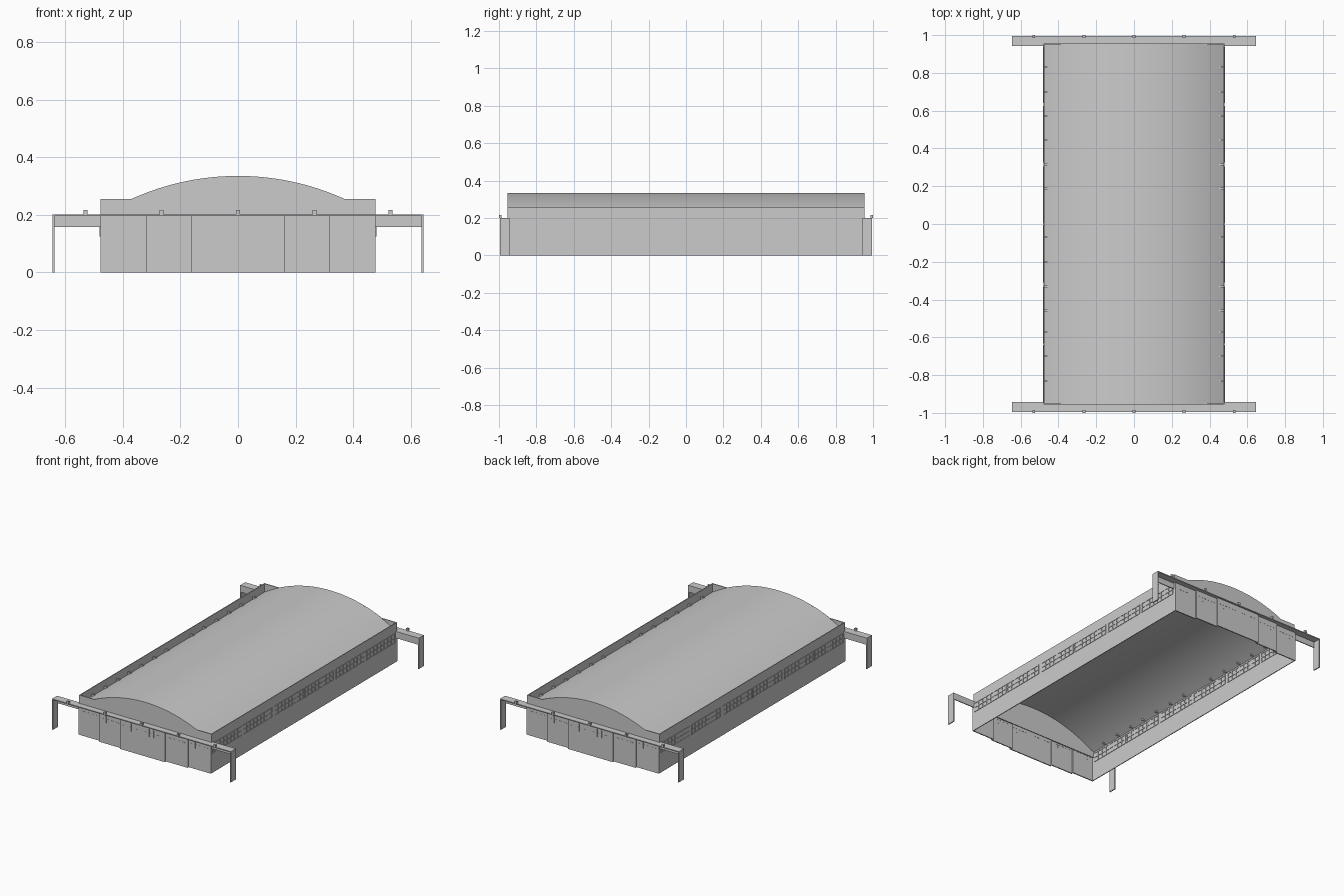
import bpy, bmesh, math
from mathutils import Matrix, Vector

if "Cube" in bpy.data.objects:
    bpy.data.objects.remove(bpy.data.objects["Cube"])

W, L = 0.478, 0.955            # half width, half length of the hall
SPRING, CROWN, PARAPET = 0.37, 0.335, 0.255
SAG = CROWN - PARAPET
R = (SPRING ** 2 + SAG ** 2) / (2 * SAG)


def arc_z(x):
    return CROWN - R + math.sqrt(R * R - x * x)


def finish(bm, name, smooth=False):
    bmesh.ops.recalc_face_normals(bm, faces=bm.faces)
    me = bpy.data.meshes.new(name)
    bm.to_mesh(me)
    bm.free()
    ob = bpy.data.objects.new(name, me)
    bpy.context.collection.objects.link(ob)
    if smooth:
        bpy.context.view_layer.objects.active = ob
        ob.select_set(True)
        bpy.ops.object.shade_smooth_by_angle(angle=math.radians(30))
        ob.select_set(False)
    return ob


def boxes(name, ranges):
    """One object made of boxes given as (x0, x1, y0, y1, z0, z1)."""
    bm = bmesh.new()
    for x0, x1, y0, y1, z0, z1 in ranges:
        c = Vector((x0 + x1, y0 + y1, z0 + z1)) / 2
        m = Matrix.Translation(c) @ Matrix.Diagonal((x1 - x0, y1 - y0, z1 - z0, 1))
        bmesh.ops.create_cube(bm, size=1, matrix=m)
    return finish(bm, name)


def prism(name, profile, y0, y1, smooth=False):
    """Extrude an (x, z) outline along y."""
    bm = bmesh.new()
    face = bm.faces.new([bm.verts.new((x, y0, z)) for x, z in profile])
    new = bmesh.ops.extrude_face_region(bm, geom=[face])["geom"]
    bmesh.ops.translate(bm, vec=(0, y1 - y0, 0),
                        verts=[v for v in new if isinstance(v, bmesh.types.BMVert)])
    return finish(bm, name, smooth)


def mirror(ob, x=False, y=False):
    mod = ob.modifiers.new("mirror", "MIRROR")
    mod.use_axis = (x, y, False)
    return ob


# curved roof, running down behind the parapets
xs = [-W + 2 * W * i / 32 for i in range(33)]
prism("roof", [(x, arc_z(x)) for x in xs] + [(x, arc_z(x) - 0.004) for x in reversed(xs)],
      -L, L, smooth=True)

# gable walls above the doors
gx = [-SPRING + 2 * SPRING * i / 24 for i in range(25)]
gable = [(-W, 0.195), (-W, PARAPET)] + [(x, arc_z(x)) for x in gx] + [(W, PARAPET), (W, 0.195)]
mirror(prism("gable_wall", gable, -L, -L + 0.006), y=True)

# long side walls with parapet
mirror(boxes("side_wall", [(W - 0.005, W, -L, L, 0, PARAPET)]), x=True)

# side window lattices
bars, t = [], 0.0035
for a, b in ((-0.94, -0.645), (-0.63, -0.335), (-0.305, -0.01),
             (0.005, 0.3), (0.33, 0.622), (0.645, 0.935)):
    for i in range(9):
        y = a + (b - a) * i / 8
        bars.append((W - 0.008, W + 0.003, y - t, y + t, 0.125, 0.19))
    for z in (0.128, 0.157, 0.187):
        bars.append((W - 0.008, W + 0.003, a, b, z - t, z + t))
mirror(boxes("side_window_bars", bars), x=True)

# drain brackets inside the parapets
mirror(boxes("parapet_brackets", [
    (0.449, W - 0.004, y - 0.005, y + 0.005, 0.197, 0.217)
    for y in (0.83, 0.7, 0.573, 0.444, 0.314, 0.187, -0.07,
              -0.2, -0.33, -0.457, -0.572, -0.7, -0.83)]), x=True)

# sliding doors on three tracks, the middle pair foremost
doors, door_bars = [], []
for a, b, y in ((0.0, 0.162, -0.986), (0.156, 0.32, -0.974), (0.314, W, -0.962)):
    doors.append((a, b, y, y + 0.007, 0, 0.195))
    c = (a + b) / 2
    door_bars.append((c - 0.06, c + 0.06, y - 0.001, y + 0.008, 0.158, 0.161))
    for i in (-1, 0, 1):
        x = c + i * 0.032
        door_bars.append((x - 0.0015, x + 0.0015, y - 0.001, y + 0.008, 0.135, 0.186))
mirror(boxes("sliding_doors", doors), x=True, y=True)
mirror(boxes("door_window_bars", door_bars), x=True, y=True)

# door track: top plate, rear web and end posts
mirror(boxes("door_track_beam", [(-0.645, 0.645, -0.995, -0.943, 0.195, 0.201),
                                 (-0.645, 0.645, -0.949, -0.943, 0.157, 0.196)]), y=True)
mirror(boxes("track_end_post", [(0.638, 0.645, -0.995, -0.943, 0, 0.2)]), x=True, y=True)

# small lamps on the track
mirror(boxes("track_lamps", [(x - 0.007, x + 0.007, -0.9995, -0.986, 0.2, 0.217)
                             for x in (-0.53, -0.265, 0, 0.265, 0.53)]), y=True)
